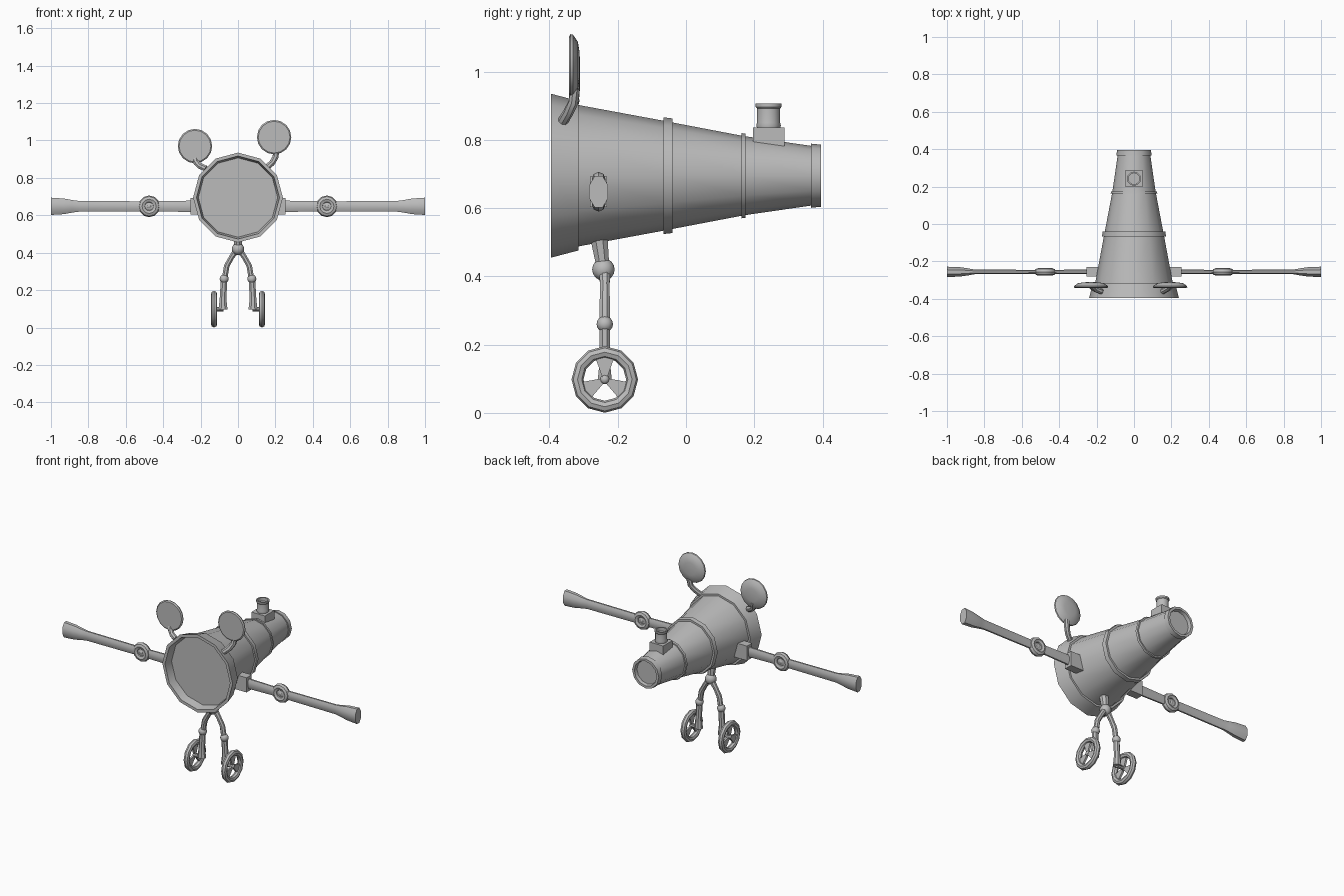
import bpy, bmesh, math
from mathutils import Vector

if "Cube" in bpy.data.objects:
    bpy.data.objects.remove(bpy.data.objects["Cube"])

grey = bpy.data.materials.new("plain grey")
grey.diffuse_color = (0.5, 0.5, 0.5, 1)
grey.use_nodes = True
grey.node_tree.nodes["Principled BSDF"].inputs["Base Color"].default_value = grey.diffuse_color


def finish(name, bm):
    bmesh.ops.remove_doubles(bm, verts=bm.verts, dist=1e-5)
    bmesh.ops.recalc_face_normals(bm, faces=bm.faces)
    me = bpy.data.meshes.new(name)
    bm.to_mesh(me)
    bm.free()
    me.materials.append(grey)
    ob = bpy.data.objects.new(name, me)
    bpy.context.collection.objects.link(ob)
    bpy.ops.object.select_all(action='DESELECT')
    ob.select_set(True)
    bpy.context.view_layer.objects.active = ob
    bpy.ops.object.shade_smooth_by_angle(angle=math.radians(35))
    return ob


def bridge(bm, rings):
    n = len(rings[0])
    for a, b in zip(rings, rings[1:]):
        for i in range(n):
            j = (i + 1) % n
            bm.faces.new((a[i], a[j], b[j], b[i]))


def lathe(name, profile, n, loc, axis):
    """Spin (radius, height) points round an axis through loc."""
    bm, loc, rings = bmesh.new(), Vector(loc), []
    for r, h in profile:
        ring = []
        for i in range(n):
            a = 2 * math.pi * i / n
            s, c = r * math.sin(a), r * math.cos(a)
            p = {'X': (h, s, c), 'Y': (s, h, c), 'Z': (s, c, h)}[axis]
            ring.append(bm.verts.new(loc + Vector(p)))
        rings.append(ring)
    bridge(bm, rings)
    return finish(name, bm)


def loft(name, stations, n=8):
    """Tube through (point, radius, radius along y) stations."""
    bm, rings = bmesh.new(), []
    pts = [Vector(s[0]) for s in stations]
    for k, (p, ra, rb) in enumerate(stations):
        t = (pts[min(k + 1, len(pts) - 1)] - pts[max(k - 1, 0)]).normalized()
        u = t.cross(Vector((0, 1, 0))).normalized()
        v = t.cross(u)
        rings.append([bm.verts.new(pts[k]
                      + u * ra * math.cos(2 * math.pi * (i + .5) / n)
                      + v * rb * math.sin(2 * math.pi * (i + .5) / n)) for i in range(n)])
    bridge(bm, rings)
    bm.faces.new(rings[0])
    bm.faces.new(rings[-1])
    return finish(name, bm)


def box(name, lo, hi):
    bm = bmesh.new()
    bmesh.ops.create_cube(bm, size=1)
    for v in bm.verts:
        v.co = [(a + b) / 2 + c * (b - a) for a, b, c in zip(lo, hi, v.co)]
    return finish(name, bm)


def ball(name, loc, r):
    prof = [(r * math.sin(math.pi * i / 8), -r * math.cos(math.pi * i / 8)) for i in range(9)]
    return lathe(name, prof, 12, loc, 'Z')


# Telescoping body, wide end to the front
C = (0, 0, .695)
lathe("front_bezel", [(0, -.345), (.212, -.345), (.222, -.395), (.24, -.395), (.219, -.315),
                      (.2, -.315)], 12, C, 'Y')
lathe("body_front_section", [(.209, -.325), (.16, -.06)], 12, C, 'Y')
lathe("middle_ring", [(.15, -.066), (.171, -.066), (.168, -.04), (.15, -.04)], 12, C, 'Y')
lathe("body_middle_section", [(.157, -.045), (.116, .17)], 12, C, 'Y')
lathe("rear_ring", [(.108, .162), (.125, .162), (.123, .175), (.108, .175)], 12, C, 'Y')
lathe("body_rear_section", [(.116, .17), (.087, .37)], 12, C, 'Y')
lathe("rear_rim", [(.08, .366), (.094, .366), (.091, .395), (.076, .395), (.072, .375),
                   (0, .375)], 12, C, 'Y')

# Chimney
box("chimney_base", (-.046, .197, .73), (.046, .288, .836))
lathe("chimney", [(.032, .83), (.036, .842), (.034, .85), (.034, .892), (.038, .897), (.038, .907),
                  (.03, .907), (.03, .885), (0, .885)], 12, (0, .242, 0), 'Z')

# Arms: socket, flat rod, round joint and flared tip
for s, side in ((-1, "left"), (1, "right")):
    y, z = -.256, .648
    xs = sorted((s * .15, s * .255))
    box(side + "_arm_socket", (xs[0], y - .025, z - .045), (xs[1], y + .025, z + .045))
    loft(side + "_arm", [((s * x, y, z), a, b) for x, a, b in (
        (.24, .033, .013), (.44, .029, .012), (.52, .029, .012), (.85, .031, .013),
        (.885, .036, .02), (.93, .045, .027), (1, .05, .03))])
    ring = [(.038 + .02 * math.cos(i * math.pi / 4), .02 * math.sin(i * math.pi / 4))
            for i in range(9)]
    lathe(side + "_arm_joint", ring, 12, (s * .475, y, z), 'Y')
    ball(side + "_arm_joint_pin", (s * .475, y, z), .015)
    lathe(side + "_arm_joint_plate", [(0, -.008), (.04, -.008), (.04, .008), (0, .008)], 12,
          (s * .475, y, z), 'Y')

# Round ear dishes on bent stems, at uneven heights
for side, x, z, stem in (
        ("left", -.23, .97, ((-.232, -.325, .92), (-.225, -.335, .885), (-.205, -.35, .865),
                             (-.172, -.362, .85))),
        ("right", .193, 1.018, ((.206, -.325, .95), (.2, -.33, .91), (.182, -.345, .88),
                                (.15, -.362, .853)))):
    lathe(side + "_ear", [(0, -.343), (.085, -.343), (.092, -.338), (.09, -.331), (.07, -.317),
                          (.04, -.312), (0, -.31)], 16, (x, 0, z), 'Y')
    loft(side + "_ear_stem", [(p, .017, .015) for p in stem])

# Landing gear mount
Y = -.238
loft("leg_mount", [((0, -.256, .52), .027, .028), ((0, -.243, .425), .02, .02)])
ball("leg_mount_joint", (0, -.242, .42), .033)

for s, side in ((-1, "left"), (1, "right")):
    # Bowed upper leg, knee and lower leg
    loft(side + "_upper_leg", [((s * x, Y, z), r, r) for x, z, r in (
        (.008, .415, .018), (.035, .375, .015), (.06, .33, .016), (.072, .26, .016))])
    ball(side + "_knee", (s * .074, Y, .26), .024)
    loft(side + "_lower_leg", [((s * x, Y, z), r, r * .85) for x, z, r in (
        (.074, .26, .019), (.08, .16, .019), (.08, .13, .022), (.08, .097, .026))])
    # Wheel: tyre, hub and three wedge spokes
    W = Vector((s * .128, Y, .098))
    tyre = [(.08 + .0175 * math.cos(i * math.pi / 4), .017 * math.sin(i * math.pi / 4))
            for i in range(9)]
    lathe(side + "_tyre", tyre, 12, W, 'X')
    ball(side + "_hub", W, .014)
    xs = sorted((-s * .05, s * .008))
    lathe(side + "_axle", [(0, xs[0]), (.011, xs[0]), (.011, xs[1]), (0, xs[1])], 8, W, 'X')
    bm = bmesh.new()
    for k in range(3):
        a = 2 * math.pi * k / 3
        d, e = Vector((0, math.sin(a), math.cos(a))), Vector((0, math.cos(a), -math.sin(a)))
        rings = [[bm.verts.new(W + d * r + e * w * h + Vector((q * .006, 0, 0)))
                  for h, q in ((-1, -1), (1, -1), (1, 1), (-1, 1))]
                 for r, w in ((.006, .007), (.068, .029))]
        bridge(bm, rings)
        bm.faces.new(rings[0])
        bm.faces.new(rings[1])
    finish(side + "_spokes", bm)
